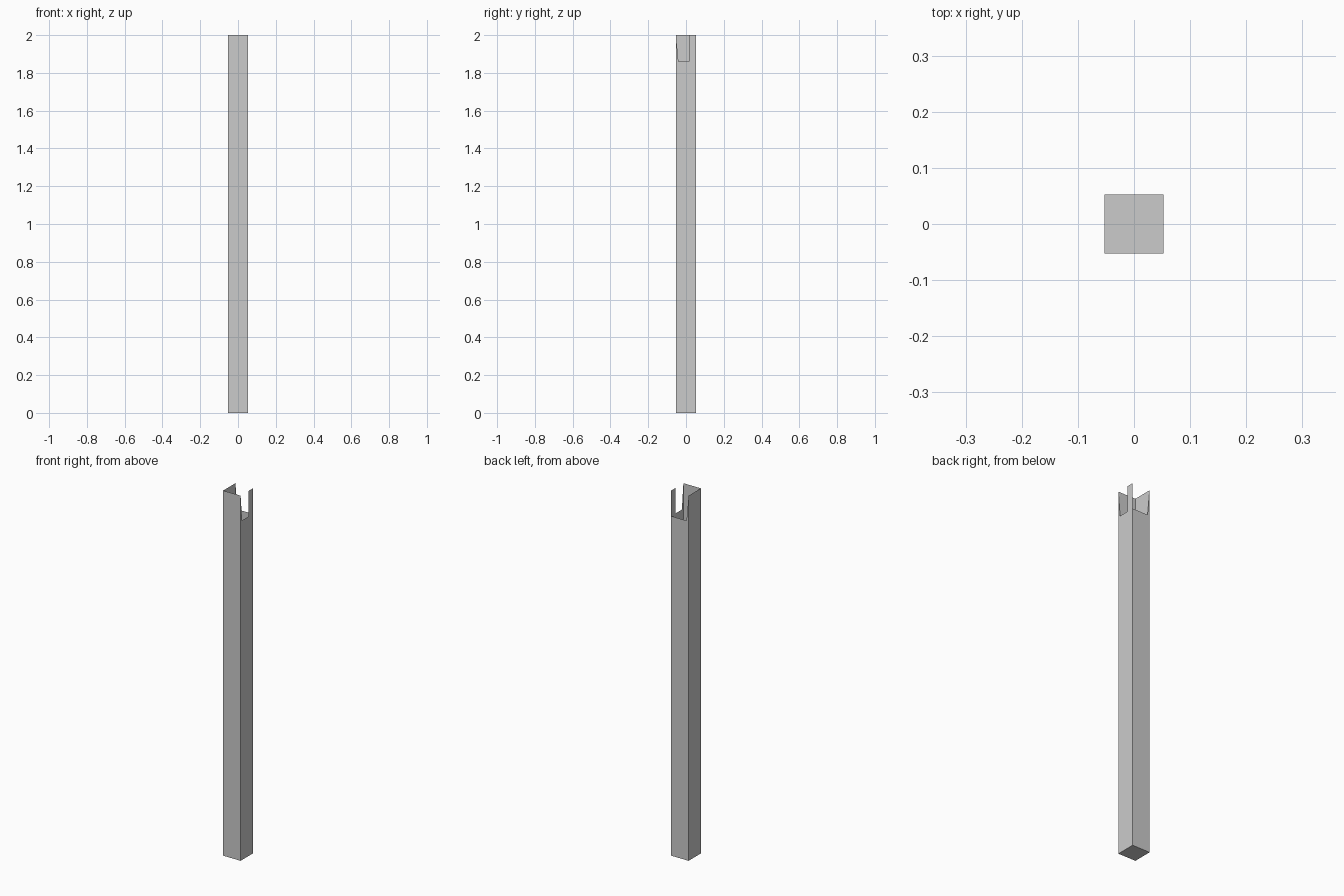
import bpy, bmesh

if "Cube" in bpy.data.objects:
    bpy.data.objects.remove(bpy.data.objects["Cube"])

W = 0.053        # half width of the post
H = 2.0          # full height
N = 1.86         # height of the notch floor
S = W - 0.013    # inner foot of the tapered slivers
T = 0.016        # edge of the upright tab on the right wall

bm = bmesh.new()


def panel(place, outline):
    """Add one thin wall from a 2D outline (across, up)."""
    bm.faces.new([bm.verts.new(place(a, z)) for a, z in outline])


full = [(-W, 0), (W, 0), (W, H), (-W, H)]

# front and left walls run the full height
panel(lambda a, z: (a, -W, z), full)
panel(lambda a, z: (-W, -a, z), full)

# right wall: tapered sliver in front, notch, upright tab at the back
panel(lambda a, z: (W, a, z),
      [(-W, 0), (W, 0), (W, H), (T, H), (T, N), (-S, N), (-W, H)])

# back wall: cut down to the notch floor except a tapered sliver on the left
panel(lambda a, z: (-a, W, z),
      [(-W, 0), (W, 0), (W, H), (S, N), (-W, N)])

# closed base
panel(lambda a, b: (a, -b, 0), [(-W, -W), (W, -W), (W, W), (-W, W)])

bmesh.ops.remove_doubles(bm, verts=bm.verts, dist=1e-5)
bmesh.ops.recalc_face_normals(bm, faces=bm.faces)
mesh = bpy.data.meshes.new("notched_post")
bm.to_mesh(mesh)
bm.free()
post = bpy.data.objects.new("notched_post", mesh)
bpy.context.collection.objects.link(post)
